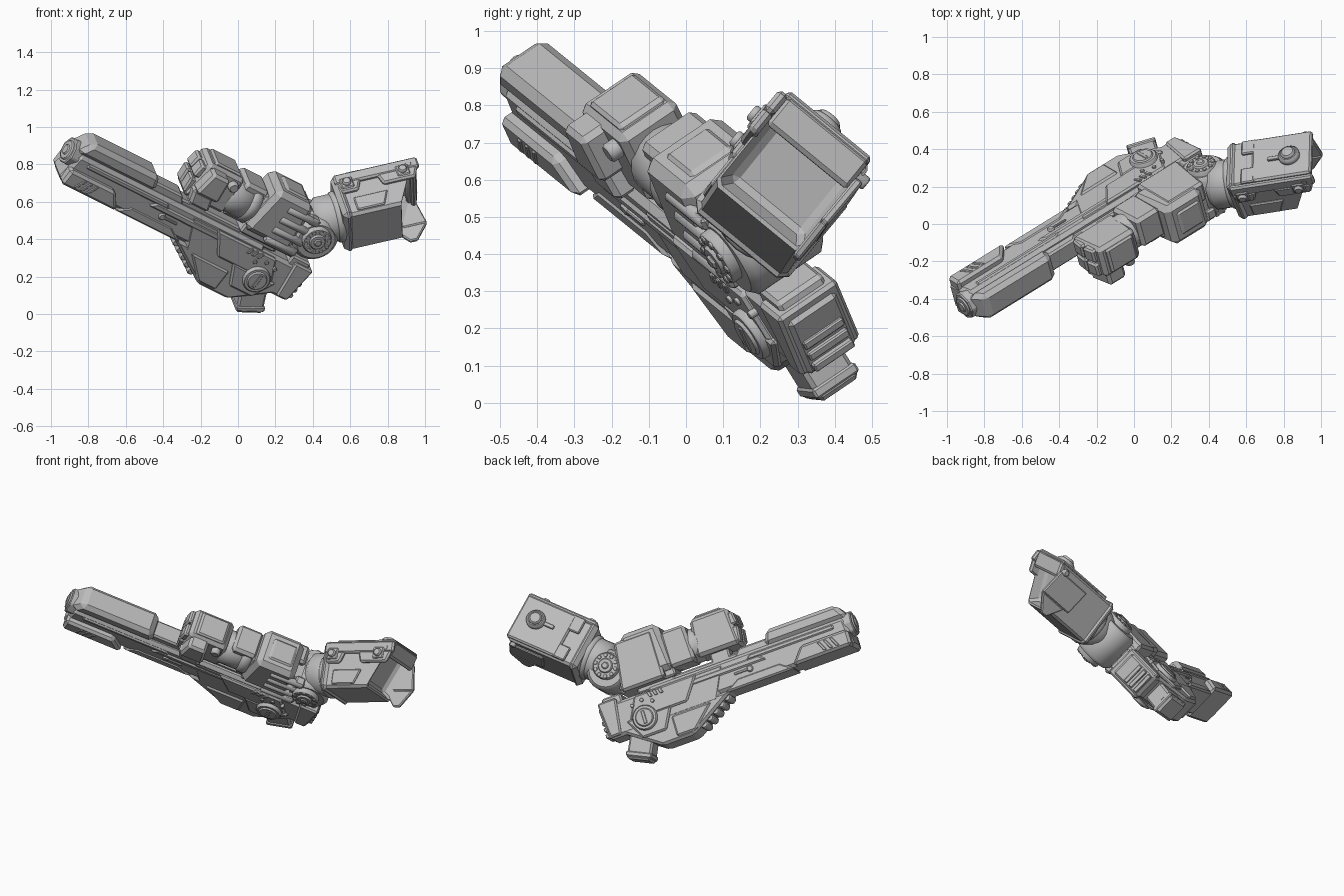
import bpy, bmesh, math
from mathutils import Matrix, Vector

cube = bpy.data.objects.get("Cube")
if cube:
    bpy.data.objects.remove(cube)

grey = bpy.data.materials.new("plain_grey")
grey.use_nodes = True
grey.diffuse_color = (.5, .5, .5, 1)
grey.node_tree.nodes["Principled BSDF"].inputs["Base Color"].default_value = grey.diffuse_color


def frame(origin, along, side):
    """Tilted frame: x along the part, y across it, z out of its top."""
    x = Vector(along).normalized()
    z = x.cross(Vector(side)).normalized()
    matrix = Matrix((x, z.cross(x), z)).transposed().to_4x4()
    matrix.translation = Vector(origin)
    return matrix


# Weapon and forearm share one frame, from muzzle to stock; the shoulder has its own
GUN = frame(origin=(-.93, -.42, .84), along=(.785, .485, -.393), side=(-.224, .807, .547))
GRIP = GUN @ Matrix.Translation((1.43, 0, -.215)) @ Matrix.Rotation(-.45, 4, "Y")
LIMB = frame(origin=(.75, .255, .57), along=(.96, .15, .22), side=(0, .63, .77))
# Same as LIMB, with y out of the front face and z downwards
FACE = LIMB @ Matrix.Rotation(math.pi / 2, 4, "X")


def finish(name, bm, matrix, bevel):
    bmesh.ops.recalc_face_normals(bm, faces=bm.faces)
    mesh = bpy.data.meshes.new(name)
    bm.to_mesh(mesh)
    bm.free()
    mesh.materials.append(grey)
    obj = bpy.data.objects.new(name, mesh)
    bpy.context.collection.objects.link(obj)
    obj.matrix_world = matrix
    modifier = obj.modifiers.new("chamfer", "BEVEL")
    modifier.width = bevel
    modifier.segments = 1
    modifier.limit_method = "ANGLE"
    return obj


def slab(name, matrix, start, end, bottom, top, half, side=0, nose=0, tail=0, bevel=.01):
    """Block with slanted ends: nose and tail pull in its top, or its bottom if negative."""
    outline = [(start - min(nose, 0), bottom), (end + min(tail, 0), bottom),
               (end - max(tail, 0), top), (start + max(nose, 0), top)]
    bm = bmesh.new()
    near, far = ([bm.verts.new((x, side + y, z)) for x, z in outline] for y in (-half, half))
    bm.faces.new(near)
    bm.faces.new(far)
    for i in range(len(outline)):
        bm.faces.new((near[i - 1], near[i], far[i], far[i - 1]))
    return finish(name, bm, matrix, bevel)


def drum(name, matrix, x, z, radius, half, side=0, sides=24, axis="Y", bevel=.006):
    """Cylinder lying across the part, or along it for axis X."""
    bm = bmesh.new()
    bmesh.ops.create_cone(bm, cap_ends=True, segments=sides, radius1=radius, radius2=radius, depth=half * 2)
    turn = Matrix.Rotation(math.pi / 2, 4, "X" if axis == "Y" else "Y")
    bmesh.ops.transform(bm, matrix=Matrix.Translation((x, side, z)) @ turn, verts=bm.verts)
    for face in bm.faces:
        face.smooth = len(face.verts) == 4 and sides > 8
    return finish(name, bm, matrix, bevel)


# Barrel: core, upper block, side panels that show on both flanks
slab("barrel_core", GUN, start=.01, end=1.3, bottom=-.1, top=.085, half=.082, nose=.02, bevel=.02)
slab("barrel_top_block", GUN, start=0, end=.54, bottom=.08, top=.175, half=.08, nose=.06, tail=.03, bevel=.025)
slab("barrel_top_rail", GUN, start=.5, end=.75, bottom=.07, top=.13, half=.055, tail=.05)
slab("barrel_rear_rail", GUN, start=.7, end=1.38, bottom=.07, top=.11, half=.05, tail=.03)
slab("barrel_lower_panels", GUN, start=.02, end=.4, bottom=-.1, top=0, half=.12, tail=.08, bevel=.015)
slab("barrel_upper_panels", GUN, start=.1, end=.68, bottom=.03, top=.065, half=.09, tail=.04)
slab("barrel_middle_panels", GUN, start=.54, end=1.06, bottom=0, top=.04, half=.091, nose=.05, tail=.06)
slab("barrel_belly_panels", GUN, start=.4, end=.85, bottom=-.11, top=-.05, half=.088, nose=.08, tail=.1)
for i in range(3):
    x = .09 + .04 * i
    slab("vent_slots", GUN, start=x, end=x + .05, bottom=-.08, top=-.02, half=.125, nose=.03, tail=-.03, bevel=.004)
drum("muzzle_ring", GUN, x=.02, z=.045, radius=.078, half=.03, sides=8, axis="X")
drum("muzzle_collar", GUN, x=0, z=.045, radius=.056, half=.018, axis="X")
drum("muzzle_core", GUN, x=-.01, z=.045, radius=.03, half=.015, sides=12, axis="X")
drum("barrel_pins", GUN, x=.66, z=-.02, radius=.02, half=.092)
slab("barrel_pin_bars", GUN, start=.67, end=.76, bottom=-.027, top=-.013, half=.09, bevel=.003)

# Receiver, side armour and stock
slab("receiver", GUN, start=.8, end=1.62, bottom=-.14, top=.07, half=.086, nose=-.1, tail=-.02, bevel=.018)
slab("receiver_belly", GUN, start=.8, end=1.55, bottom=-.28, top=-.1, half=.085, nose=-.3, tail=-.25, bevel=.015)
slab("receiver_armour", GUN, start=.98, end=1.45, bottom=-.08, top=.06, half=.1, nose=-.1, tail=.07)
slab("pivot_armour", GUN, start=1.18, end=1.47, bottom=-.2, top=-.07, half=.102, nose=-.07, tail=-.07)
slab("belly_armour", GUN, start=.94, end=1.2, bottom=-.26, top=-.13, half=.095, nose=-.14)
slab("stock_armour", GUN, start=1.49, end=1.61, bottom=-.13, top=.09, half=.098, nose=-.03, tail=-.02)
slab("stock_top", GUN, start=1.46, end=1.6, bottom=.05, top=.115, half=.075, tail=.02)
for i in range(3):
    low = -.12 + .04 * i
    slab("stock_vent", GUN, start=1.55, end=1.622, bottom=low, top=low + .025, half=.065, bevel=.004)
    x = 1.2 + .035 * i
    slab("top_vents", GUN, start=x, end=x + .03, bottom=.02, top=.055, half=.107, nose=.01, tail=-.01, bevel=.003)
for i in range(5):
    drum("underside_rib", GUN, x=.85 + .045 * i, z=-.13 - .027 * i, radius=.024, half=.06, sides=12)
drum("pivot_discs", GUN, x=1.35, z=-.09, radius=.076, half=.122)
drum("pivot_caps", GUN, x=1.35, z=-.09, radius=.056, half=.13)
slab("pivot_bars", GUN, start=1.34, end=1.36, bottom=-.13, top=-.05, half=.134, bevel=.003)
for i in range(3):
    angle = math.radians(60 + 35 * i)
    drum("armour_studs", GUN, x=1.35 + .11 * math.cos(angle), z=-.09 + .11 * math.sin(angle),
         radius=.012, half=.11, sides=8, bevel=.002)
slab("grip", GRIP, start=-.075, end=.075, bottom=-.1, top=.1, half=.065, bevel=.012)
slab("grip_base", GRIP, start=-.08, end=.08, bottom=-.085, top=-.055, half=.071, bevel=.006)

# Fist with finger block, thumb and end panels
slab("fist", GUN, start=.67, end=.95, bottom=.15, top=.385, half=.095, nose=.02, tail=.02, bevel=.02)
slab("fist_back_plate", GUN, start=.72, end=.91, bottom=.37, top=.4, half=.075, nose=.01, tail=.01)
for across in (-.045, .045):
    slab("knuckle", GUN, start=.655, end=.7, bottom=.27, top=.35, half=.04, side=across, nose=.01)
    slab("finger", GUN, start=.655, end=.72, bottom=.165, top=.26, half=.04, side=across, nose=-.01)
slab("finger_block", GUN, start=.69, end=.84, bottom=.22, top=.37, half=.05, side=-.115, nose=.02, tail=.02, bevel=.015)
slab("thumb", GUN, start=.68, end=.84, bottom=.14, top=.23, half=.035, side=-.11, nose=-.03, tail=.03, bevel=.015)
drum("fist_bolt", GUN, x=.88, z=.33, radius=.028, half=.025, side=-.105)
slab("hand_mount", GUN, start=.76, end=.88, bottom=.07, top=.17, half=.05)

# Forearm: wrist, armour box and front pistons
drum("wrist", GUN, x=.99, z=.245, radius=.105, half=.08, axis="X", bevel=.015)
drum("wrist_ring", GUN, x=1.07, z=.25, radius=.115, half=.03, axis="X", bevel=.012)
slab("wrist_guard", GUN, start=.955, end=1.12, bottom=.14, top=.37, half=.09, side=.025, nose=.01, bevel=.018)
slab("forearm_armour", GUN, start=1.09, end=1.4, bottom=.14, top=.435, half=.125, nose=.03, tail=.04, bevel=.03)
slab("forearm_back_plate", GUN, start=1.16, end=1.44, bottom=.1, top=.4, half=.06, side=.07, tail=.04, bevel=.015)
slab("forearm_top_plate", GUN, start=1.17, end=1.33, bottom=.42, top=.445, half=.07, nose=.01, tail=.01)
slab("forearm_core", GUN, start=1.1, end=1.46, bottom=.1, top=.36, half=.085, tail=.04)
slab("forearm_mount", GUN, start=1.12, end=1.36, bottom=.07, top=.16, half=.06)
for i in range(4):
    level = .15 + .07 * i
    slab("forearm_rib", GUN, start=1.38, end=1.44, bottom=level - .023, top=level + .023, half=.03, side=-.1)
    drum("forearm_piston", GUN, x=1.33, z=level, radius=.022, half=.1, side=-.115, sides=12, axis="X")

# Elbow: joint drum with toothed discs
drum("elbow_drum", GUN, x=1.49, z=.265, radius=.125, half=.12, bevel=.02)
drum("elbow_discs", GUN, x=1.48, z=.28, radius=.08, half=.15)
drum("elbow_caps", GUN, x=1.48, z=.28, radius=.045, half=.16)
drum("elbow_bolts", GUN, x=1.48, z=.28, radius=.024, half=.168, sides=6)
for i in range(10):
    angle = math.tau * i / 10
    drum("elbow_teeth", GUN, x=1.48 + .064 * math.cos(angle), z=.28 + .064 * math.sin(angle),
         radius=.013, half=.156, sides=6, bevel=.002)

# Upper arm
drum("upper_arm", LIMB, x=-.26, z=0, radius=.13, half=.1, axis="X", bevel=.03)
drum("upper_arm_ring", LIMB, x=-.23, z=0, radius=.14, half=.02, axis="X", bevel=.01)

# Shoulder: armour shell with a hollow outer end
shell = slab("shoulder_shell", FACE, start=-.2, end=.25, bottom=-.15, top=.13, half=.15, tail=.14, bevel=.015)
bm = bmesh.new()
bm.from_mesh(shell.data)
bm.normal_update()
hollow = [face for face in bm.faces if face.normal.x > .5]
bmesh.ops.inset_region(bm, faces=hollow, thickness=.03, use_even_offset=True)
bmesh.ops.translate(bm, vec=(-.07, 0, -.03), verts=list({v for face in hollow for v in face.verts}))
bm.to_mesh(shell.data)
bm.free()
slab("shoulder_collar", LIMB, start=-.225, end=-.165, bottom=-.16, top=.165, half=.15, side=.01, bevel=.025)

# Rear flap with two points, then the front, lower and outer plates
slab("rear_flap", FACE, start=0, end=.25, bottom=-.1, top=.06, half=.012, side=-.15, nose=.02, tail=-.02, bevel=.006)
slab("rear_flap_point", FACE, start=.06, end=.25, bottom=.06, top=.16, half=.012, side=-.15, nose=.07, tail=.08, bevel=.006)
slab("outer_end_wall", FACE, start=.2, end=.255, bottom=-.15, top=-.06, half=.14, tail=.03)
slab("front_plate", FACE, start=-.21, end=.255, bottom=-.15, top=-.08, half=.016, side=.155)
for start, end in ((-.21, -.07), (.02, .245)):
    slab("front_plate_tab", FACE, start=start, end=end, bottom=-.09, top=-.02, half=.016, side=.155, nose=.02, tail=.03)
slab("front_lower_trim", FACE, start=-.14, end=.05, bottom=.02, top=.11, half=.01, side=.15, tail=.04, bevel=.006)
slab("outer_plate", LIMB, start=-.08, end=.25, bottom=-.14, top=.15, half=.013, side=.153)
for bottom, top in ((-.14, -.05), (.05, .15)):
    slab("outer_plate_tab", LIMB, start=-.14, end=-.06, bottom=bottom, top=top, half=.012, side=.153, bevel=.006)
drum("shoulder_boss", LIMB, x=.13, z=.02, radius=.058, half=.022, side=.175, bevel=.012)
drum("shoulder_boss_cap", LIMB, x=.13, z=.02, radius=.04, half=.012, side=.2, bevel=.01)
slab("shoulder_boss_arm", LIMB, start=.01, end=.12, bottom=.008, top=.032, half=.008, side=.17, bevel=.003)
for x in (-.15, .16):
    slab("bolt_pad", FACE, start=x - .035, end=x + .035, bottom=-.11, top=-.04, half=.01, side=.168, bevel=.006)
    drum("shoulder_bolt", FACE, x=x, z=-.075, radius=.024, half=.014, side=.18, sides=16)
drum("shoulder_end_pins", FACE, x=.2, z=-.11, radius=.02, half=.172, sides=12)
